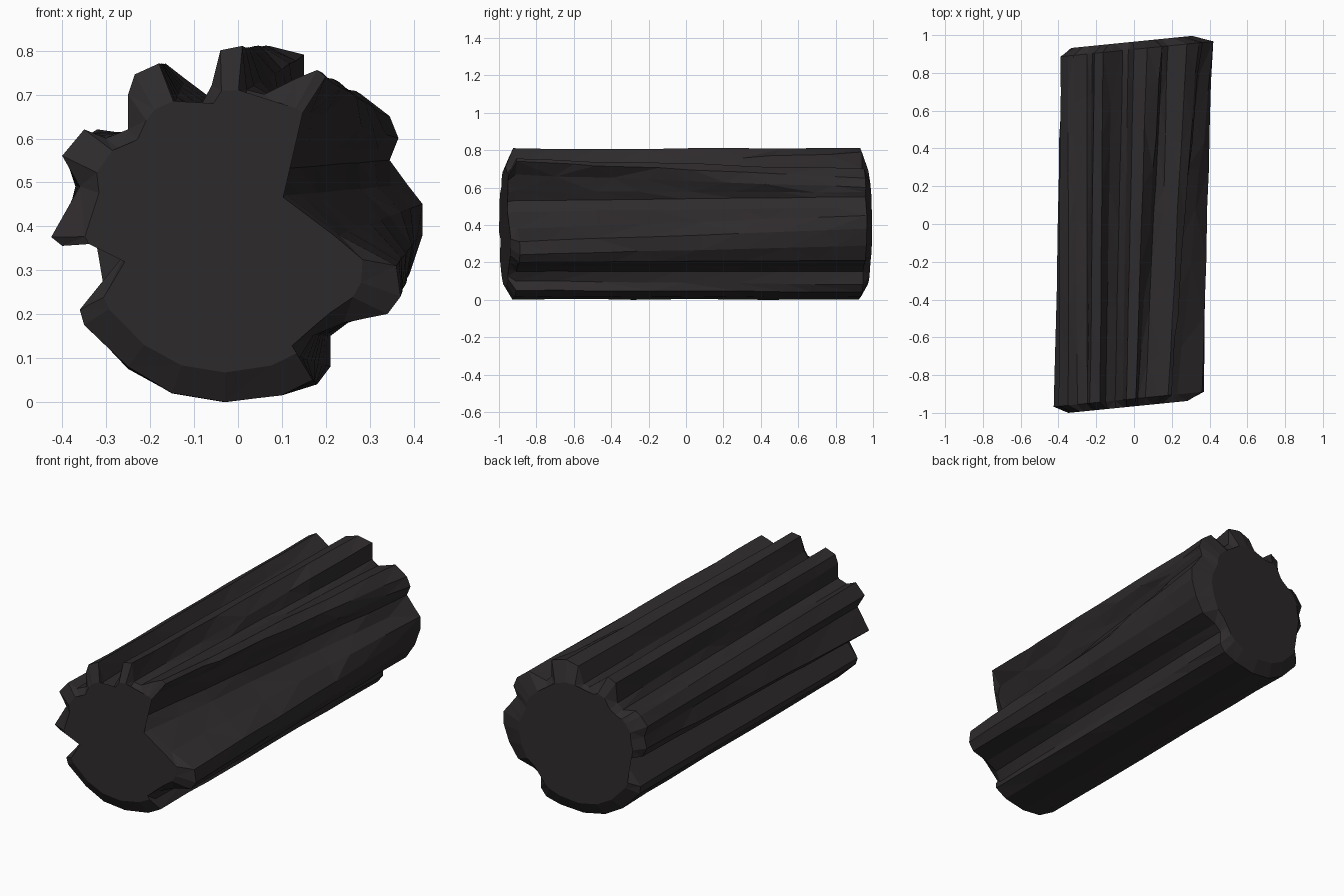
import bpy, bmesh, random
from mathutils import Vector

if "Cube" in bpy.data.objects:
    bpy.data.objects.remove(bpy.data.objects["Cube"])

random.seed(4)

# Cross-sections (x, z) at the front and back ends, anticlockwise from the bottom
FRONT = [(-.03, 0), (.10, .015), (.17, .05), (.14, .10), (.17, .15), (.24, .18),
         (.34, .20), (.37, .24), (.36, .31), (.23, .38), (.11, .47), (.075, .53),
         (.10, .58), (.14, .67), (.20, .74), (.18, .755), (.13, .735), (.06, .70),
         (.02, .71), (.01, .81), (-.04, .80), (-.06, .72), (-.10, .645), (-.15, .67),
         (-.18, .77), (-.235, .745), (-.25, .70), (-.25, .62), (-.30, .60), (-.35, .62),
         (-.40, .56), (-.36, .49), (-.425, .375), (-.40, .355), (-.30, .39), (-.255, .34),
         (-.36, .21), (-.35, .175), (-.25, .08), (-.15, .02)]
BACK = [(-.03, 0), (.10, .015), (.18, .04), (.21, .08), (.21, .15), (.25, .18),
        (.34, .21), (.39, .29), (.42, .38), (.42, .45), (.385, .495), (.345, .55),
        (.355, .575), (.365, .60), (.345, .65), (.28, .70), (.18, .67), (.15, .70),
        (.15, .79), (.07, .81), (.0, .79), (-.03, .70), (-.06, .69), (-.12, .735),
        (-.165, .77), (-.21, .745), (-.22, .64), (-.25, .61), (-.32, .62), (-.35, .60),
        (-.39, .55), (-.37, .49), (-.385, .43), (-.36, .38), (-.29, .385), (-.255, .34),
        (-.35, .215), (-.345, .175), (-.25, .075), (-.15, .02)]

RIM, CAP, SLANT, RINGS = .925, .965, .1, 9
CORE = Vector((-.03, .38))
N = len(FRONT)

bm = bmesh.new()


def add_ring(points, y):
    return [bm.verts.new((p.x, y + SLANT * p.x, p.y)) for p in points]


def worn(points):
    """Cap outline: ribs are worn back strongly, groove bottoms hardly at all."""
    out = []
    for p in points:
        d = Vector(p) - CORE
        r = d.length
        out.append(CORE + d * ((.95 * r if r < .3 else .285 + .35 * (r - .3)) / r))
    return out


# Grooved bark, changing gradually from the front section to the back section
rings = [add_ring(worn(FRONT), -CAP)]
for k in range(RINGS):
    t = k / (RINGS - 1)
    inside = 0 < k < RINGS - 1
    pts = []
    for a, b in zip(FRONT, BACK):
        p = Vector(a).lerp(Vector(b), t)
        if inside:  # slight waviness
            p = CORE + (p - CORE) * (1 + random.uniform(-.012, .002))
        pts.append(p)
    ring = add_ring(pts, -RIM + 2 * RIM * t)
    if inside:
        for v in ring:
            v.co.y += random.uniform(-.07, .07)
    rings.append(ring)
rings.append(add_ring(worn(BACK), CAP))

for r0, r1 in zip(rings, rings[1:]):
    for i in range(N):
        j = (i + 1) % N
        bm.faces.new((r0[i], r0[j], r1[j], r1[i]))

# Flat burnt ends
bm.faces.new(rings[0][::-1])
bm.faces.new(rings[-1])
bmesh.ops.triangulate(bm, faces=bm.faces[:])
bmesh.ops.recalc_face_normals(bm, faces=bm.faces[:])

# Rest the underside on the ground
low = min(v.co.z for v in bm.verts)
for v in bm.verts:
    v.co.z -= low

mesh = bpy.data.meshes.new("charred_log")
bm.to_mesh(mesh)
bm.free()
log = bpy.data.objects.new("charred_log", mesh)
bpy.context.collection.objects.link(log)

charcoal = bpy.data.materials.new("charcoal")
charcoal.diffuse_color = (.028, .024, .026, 1)
charcoal.use_nodes = True
charcoal.node_tree.nodes["Principled BSDF"].inputs["Base Color"].default_value = charcoal.diffuse_color
mesh.materials.append(charcoal)
